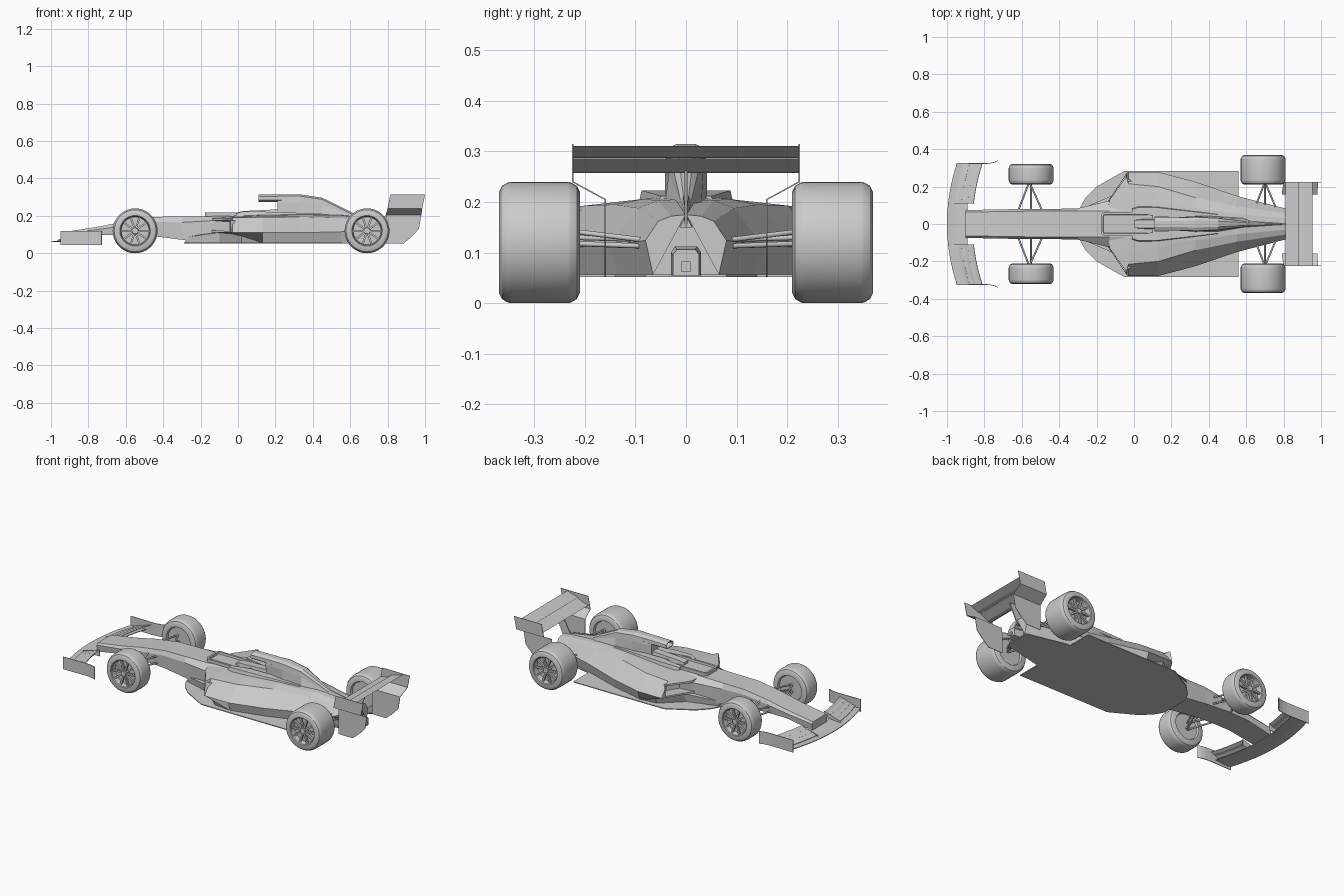
import bpy, bmesh, math
from mathutils import Vector, Matrix

if "Cube" in bpy.data.objects:
    bpy.data.objects.remove(bpy.data.objects["Cube"])


def finish(name, bm, mirror=False, solid=0, smooth=0):
    bmesh.ops.recalc_face_normals(bm, faces=bm.faces)
    me = bpy.data.meshes.new(name)
    bm.to_mesh(me)
    bm.free()
    ob = bpy.data.objects.new(name, me)
    bpy.context.collection.objects.link(ob)
    if solid:
        m = ob.modifiers.new("thickness", 'SOLIDIFY')
        m.thickness, m.offset = solid, 0
    if mirror:
        ob.modifiers.new("mirror", 'MIRROR').use_axis = (False, True, False)
    if smooth:
        bpy.context.view_layer.objects.active = ob
        ob.select_set(True)
        bpy.ops.object.shade_smooth_by_angle(angle=math.radians(smooth))
        ob.select_set(False)
    return ob


def loft(name, rows, closed=True, inlet=None, **kw):
    """Bridge rows of points; closed rows get end caps, inlet hollows the first cap."""
    bm = bmesh.new()
    vs = [[bm.verts.new(p) for p in r] for r in rows]
    n = len(rows[0])
    for a, b in zip(vs, vs[1:]):
        for i in range(n if closed else n - 1):
            j = (i + 1) % n
            bm.faces.new((a[i], a[j], b[j], b[i]))
    if closed:
        cap = bm.faces.new(vs[0])
        bm.faces.new(vs[-1])
        if inlet:
            bmesh.ops.recalc_face_normals(bm, faces=bm.faces)
            bmesh.ops.inset_region(bm, faces=[cap], thickness=inlet[0])
            bmesh.ops.inset_region(bm, faces=[cap], thickness=0.002, depth=-inlet[1])
    return finish(name, bm, **kw)


def sym(x, *half):
    """Full left/right symmetric cross-section from its +y half."""
    return [(x, y, z) for y, z in half] + [(x, -y, z) for y, z in reversed(half)]


def prism(name, pts, z0, z1, **kw):
    return loft(name, [[(x, y, z) for x, y in pts] for z in (z0, z1)], **kw)


def rods(name, pairs, r):
    bm = bmesh.new()
    for a, b in pairs:
        a, b = Vector(a), Vector(b)
        d = b - a
        mat = Matrix.Translation((a + b) / 2) @ d.to_track_quat('Z', 'Y').to_matrix().to_4x4()
        bmesh.ops.create_cone(bm, cap_ends=True, segments=10, radius1=r, radius2=r,
                              depth=d.length, matrix=mat)
    return finish(name, bm, mirror=True, smooth=40)


# Nose and survival cell
def cell(x, top_w, w, top, mid, bot):
    return sym(x, (top_w, top), (w, mid), (w * .94, bot))


loft("nose_and_chassis", [
    cell(-.90, .064, .074, .118, .108, .068),
    cell(-.73, .066, .078, .145, .130, .098),
    cell(-.60, .068, .080, .172, .150, .100),
    cell(-.44, .070, .080, .195, .168, .090),
    cell(-.30, .070, .084, .196, .165, .072),
    cell(-.13, .070, .125, .198, .175, .056),
    cell(.20, .070, .125, .200, .180, .056)])

# Sidepods sweeping in to the gearbox
loft("sidepod", [
    [(-.14, .08, .19), (-.13, .13, .187), (-.04, .255, .187), (-.04, .272, .112), (-.14, .12, .112)],
    [(-.03, .07, .20), (-.03, .15, .196), (-.03, .215, .191), (-.03, .278, .11), (-.03, .08, .085)],
    [(.13, .05, .208), (.13, .12, .202), (.13, .20, .193), (.13, .278, .11), (.13, .26, .056)],
    [(.33, .04, .21), (.33, .085, .206), (.33, .14, .195), (.33, .225, .11), (.33, .21, .056)],
    [(.55, .02, .205), (.55, .055, .203), (.55, .095, .188), (.55, .15, .115), (.55, .135, .056)],
    [(.82, .001, .175), (.82, .03, .172), (.82, .055, .162), (.82, .08, .124), (.82, .065, .056)]],
    inlet=(.012, .08), mirror=True)
loft("sidepod_undercut", [
    [(-.28, .06, .09), (-.28, .082, .085), (-.28, .085, .056), (-.28, .06, .056)],
    [(-.10, .06, .115), (-.10, .16, .112), (-.10, .14, .056), (-.10, .06, .056)],
    [(.02, .06, .112), (.02, .277, .11), (.02, .25, .056), (.02, .06, .056)],
    [(.13, .06, .112), (.13, .277, .11), (.13, .26, .056), (.13, .06, .056)]], mirror=True)

# Floor
half_floor = [(-.29, .085), (-.26, .14), (-.20, .20), (-.05, .284), (.56, .284), (.56, .14), (.82, .08)]
prism("floor", half_floor + [(x, -y) for x, y in reversed(half_floor)], .052, .057)

# Cockpit rim, a rounded slab with a shallow opening
rim = []
for cx, cy, a0 in ((.09, .04, 0), (-.155, .04, 90), (-.155, -.04, 180), (.09, -.04, 270)):
    for k in range(5):
        a = math.radians(a0 + k * 22.5)
        rim.append((cx + .022 * math.cos(a), cy + .022 * math.sin(a)))
prism("cockpit_rim", list(reversed(rim)), .217, .19, inlet=(.012, .012))
loft("head_protection", [
    sym(0, (.02, .22), (.02, .20)), sym(.03, (.022, .226), (.026, .20)),
    sym(.22, (.022, .235), (.03, .20))])
loft("cockpit_shoulder", [
    [(x, a, .195), (x, a, z), (x, b, z), (x, b + .006, .195)]
    for x, a, b, z in ((-.01, .062, .078, .214), (.02, .06, .088, .222),
                       (.12, .04, .088, .223), (.45, .02, .05, .212))], mirror=True)


# Airbox and engine cover
def hood(x, w, top, low_w, low):
    return sym(x, (w * .45, top), (w * .9, top - .009), (w, (top * 2 + low) / 3 - .004), (low_w, low))


loft("airbox", [
    sym(x, (.016, t), (.034, t - .01), (.036, .285), (.02, .274))
    for x, t in ((.11, .313), (.22, .315), (.33, .315))], inlet=(.005, .06))
loft("engine_cover", [
    hood(.21, .034, .313, .03, .195), hood(.33, .041, .315, .042, .195),
    hood(.45, .034, .297, .042, .19), hood(.62, .012, .213, .03, .185),
    hood(.82, .004, .178, .012, .15)])

# Rear crash structure and lamp
loft("crash_structure", [
    sym(.80, (.022, .112), (.030, .10), (.030, .055)),
    sym(.86, (.018, .106), (.026, .096), (.026, .055))])
prism("rear_lamp", [(.85, -.009), (.868, -.009), (.868, .009), (.85, .009)], .062, .082)

# Rear wing
loft("rear_wing_endplate", [
    [(x0, y, z), (x1, y, z)] for y, z, x0, x1 in (
        (.224, .315, .815, 1.0), (.224, .24, .80, .985), (.16, .205, .79, .98),
        (.16, .13, .79, .967), (.16, .09, .79, .93), (.16, .052, .79, .885))],
    closed=False, solid=.003, mirror=True)


def blade(name, pts):
    return loft(name, [[(x, y, z) for x, z in pts] for y in (-.224, .224)])


blade("rear_wing_main_plane", [(.81, .262), (.84, .266), (.89, .286), (.84, .260), (.82, .257)])
blade("rear_wing_flap", [(.88, .290), (.91, .296), (.955, .311), (.91, .291), (.89, .287)])
loft("rear_wing_pylon", [
    [(x0, -.003, z), (x1, -.003, z), (x1, .003, z), (x0, .003, z)]
    for x0, x1, z in ((.76, .82, .15), (.82, .87, .262))])

# Front wing: swept main plane plus stacked flaps
def lead(y):
    return -1 + .5 * y * y


ys = [-.325 + .65 * i / 12 for i in range(13)]
loft("front_wing_main_plane", [
    [(lead(y), y, .064), (lead(y) + .05, y, .062), (lead(y) + .105, y, .068)] for y in ys],
    closed=False, solid=.004)
for k in range(3):
    x, z = .035 + .033 * k, .072 + .011 * k
    loft("front_wing_flap", [
        [(lead(y) + x, y, z - .002), (lead(y) + x + .02, y, z + .002), (lead(y) + x + .036, y, z + .01)]
        for y in (.11, .15, .19, .23, .27, .325)], closed=False, solid=.003, mirror=True)
loft("front_wing_inner_fence", [
    [(lead(.11) + .03, .11, .062), (lead(.11) + .03, .11, .072)],
    [(lead(.11) + .14, .11, .066), (lead(.11) + .14, .11, .106)]],
    closed=False, solid=.003, mirror=True)
loft("front_wing_endplate", [
    [(x, y, .045), (x, y, .12)] for x, y in (
        (-.95, .325), (-.80, .323), (-.77, .325), (-.745, .330), (-.728, .338))],
    closed=False, solid=.004, mirror=True)


# Wheels: revolved tyre and rim, hub and ten spokes
def wheel(name, x, y0, y1):
    R, w = .12, y1 - y0
    prof = [(.0, .012), (.075, .012), (.08, 0), (.10, 0), (.112, .006), (R - .001, .018), (R, .024),
            (R, w - .024), (R - .001, w - .018), (.112, w - .006), (.10, w), (.082, w), (.078, w - .004),
            (.074, w - .035), (0, w - .035)]
    bm = bmesh.new()
    rings = [bm.verts.new((r, d, 0)) for r, d in prof]
    edges = [bm.edges.new(e) for e in zip(rings, rings[1:])]
    bmesh.ops.spin(bm, geom=rings + edges, cent=(0, 0, 0), axis=(0, 1, 0),
                   angle=math.tau, steps=36, use_duplicate=False)
    bmesh.ops.remove_doubles(bm, verts=bm.verts, dist=1e-5)
    bmesh.ops.translate(bm, verts=bm.verts, vec=(x, y0, R))
    finish(name + "_tyre", bm, mirror=True, smooth=30)
    bm = bmesh.new()
    place = Matrix.Translation((x, y1, R))
    for i in range(10):
        mat = place @ Matrix.Rotation(i * math.tau / 10, 4, 'Y') @ Matrix.Translation((.046, -.018, 0))
        bmesh.ops.create_cube(bm, size=1, matrix=mat @ Matrix.Diagonal((.062, .012, .010, 1)))
    bmesh.ops.create_cone(bm, cap_ends=True, segments=20, radius1=.02, radius2=.016, depth=.03,
                          matrix=place @ Matrix.Translation((0, -.02, 0)) @ Matrix.Rotation(-math.pi / 2, 4, 'X'))
    finish(name + "_spokes", bm, mirror=True)


wheel("front_wheel", -.55, .21, .322)
wheel("rear_wheel", .69, .21, .37)

# Suspension arms
rods("front_suspension", [
    ((-.56, .225, .145), (-.62, .07, .14)), ((-.56, .225, .145), (-.49, .07, .15)),
    ((-.56, .225, .105), (-.62, .07, .11)), ((-.56, .225, .105), (-.49, .07, .11)),
    ((-.55, .225, .11), (-.55, .06, .16))], .005)
rods("rear_suspension", [
    ((.70, .225, .142), (.64, .07, .122)), ((.70, .225, .142), (.77, .06, .122)),
    ((.70, .225, .118), (.64, .07, .112)), ((.70, .225, .118), (.77, .06, .112)),
    ((.70, .225, .13), (.70, .06, .125))], .005)
